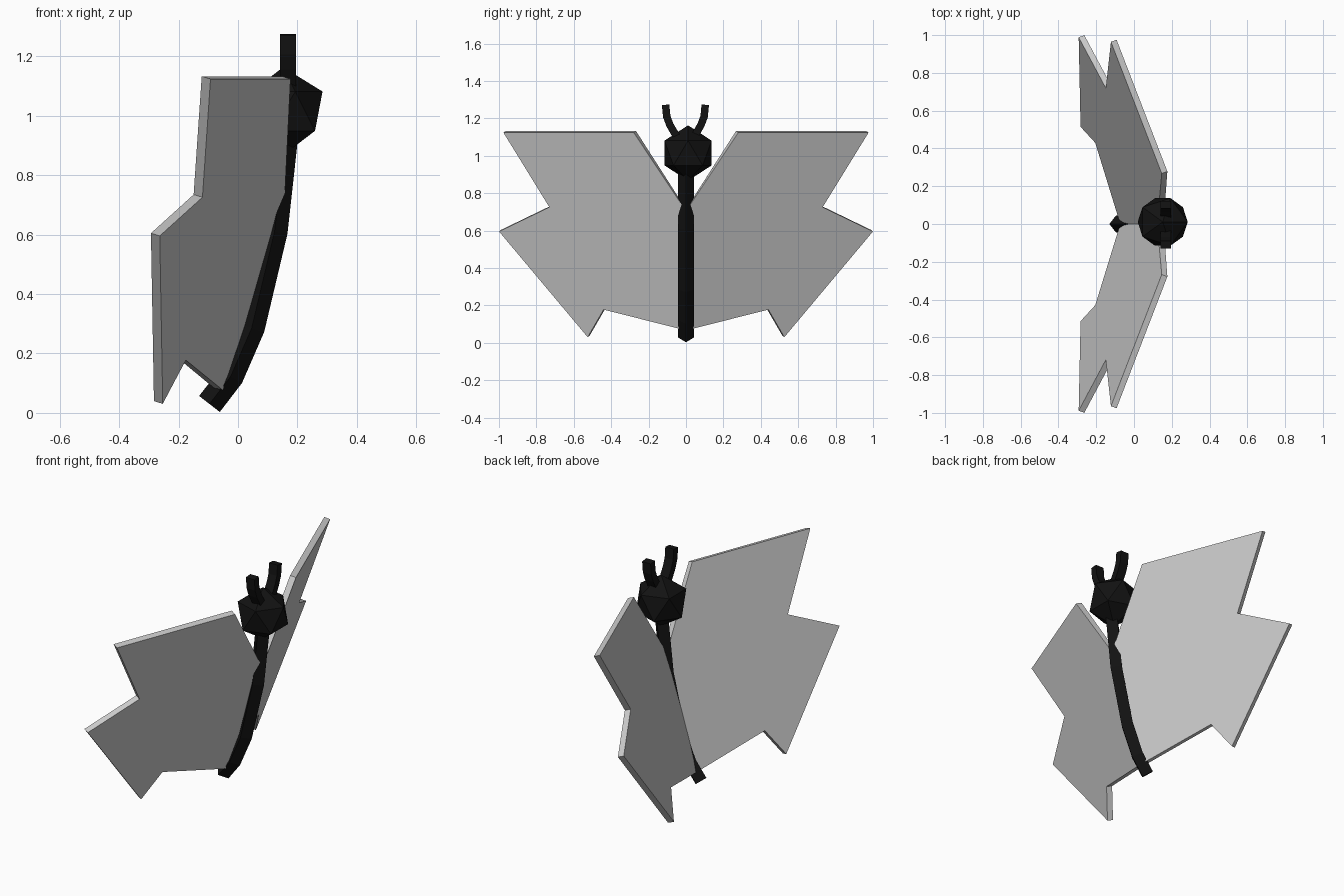
import bpy, bmesh
from mathutils import Vector

if "Cube" in bpy.data.objects:
    bpy.data.objects.remove(bpy.data.objects["Cube"])

black = bpy.data.materials.new("black")
black.diffuse_color = (0.006, 0.006, 0.006, 1)
black.use_nodes = True
black.node_tree.nodes["Principled BSDF"].inputs["Base Color"].default_value = black.diffuse_color


def make_object(name, bm, mat=None):
    bmesh.ops.recalc_face_normals(bm, faces=bm.faces)
    mesh = bpy.data.meshes.new(name)
    bm.to_mesh(mesh)
    bm.free()
    obj = bpy.data.objects.new(name, mesh)
    bpy.context.collection.objects.link(obj)
    if mat:
        mesh.materials.append(mat)
    return obj


def sweep(name, path, side, section):
    """Sweep a four-sided section along a planar path; side is the plane normal."""
    bm = bmesh.new()
    pts, b, rings = [Vector(p) for p in path], Vector(side), []
    for i, p in enumerate(pts):
        t = (pts[min(i + 1, len(pts) - 1)] - pts[max(i - 1, 0)]).normalized()
        n = t.cross(b)
        rings.append([bm.verts.new(p + n * u + b * v) for u, v in section])
    k = len(section)
    for r0, r1 in zip(rings, rings[1:]):
        for j in range(k):
            bm.faces.new((r0[j], r0[(j + 1) % k], r1[(j + 1) % k], r1[j]))
    bm.faces.new(rings[0])
    bm.faces.new(rings[-1])
    return make_object(name, bm, black)


# Wings: flat outline (y, z) on a slanted plane, mirrored and thickened
outline = [(0, 0.71), (0.273, 1.128), (0.97, 1.128), (0.725, 0.73),
           (0.994, 0.60), (0.52, 0.035), (0.435, 0.182), (0, 0.072)]
bm = bmesh.new()
bm.faces.new([bm.verts.new((-0.078 - 0.386 * y + 0.306 * z, y, z)) for y, z in outline])
wings = make_object("wings", bm)
mirror = wings.modifiers.new("mirror", 'MIRROR')
mirror.use_axis = (False, True, False)
solid = wings.modifiers.new("thickness", 'SOLIDIFY')
solid.thickness = 0.033
solid.offset = 0
solid.use_even_offset = True

# Body: bent tube with a diamond section
r = 0.044
body_path = [(-0.096, 0, 0.03), (-0.025, 0, 0.122), (0.046, 0, 0.285),
             (0.123, 0, 0.61), (0.155, 0, 0.90), (0.155, 0, 0.98)]
sweep("body", body_path, (0, 1, 0), [(r, 0), (0, r), (-r, 0), (0, -r)])

# Head: low-poly ball
bm = bmesh.new()
bmesh.ops.create_icosphere(bm, subdivisions=1, radius=0.148)
head = make_object("head", bm, black)
head.location = (0.152, 0.011, 1.015)

# Antennae: short bent bars
u, v = 0.02, 0.027
bar = [(u, v), (-u, v), (-u, -v), (u, -v)]
for side, name in ((1, "antenna_right"), (-1, "antenna_left")):
    path = [(0.168, side * y - 0.003, z) for y, z in
            ((0.04, 1.09), (0.083, 1.165), (0.1, 1.21), (0.106, 1.273))]
    sweep(name, path, (1, 0, 0), bar)
